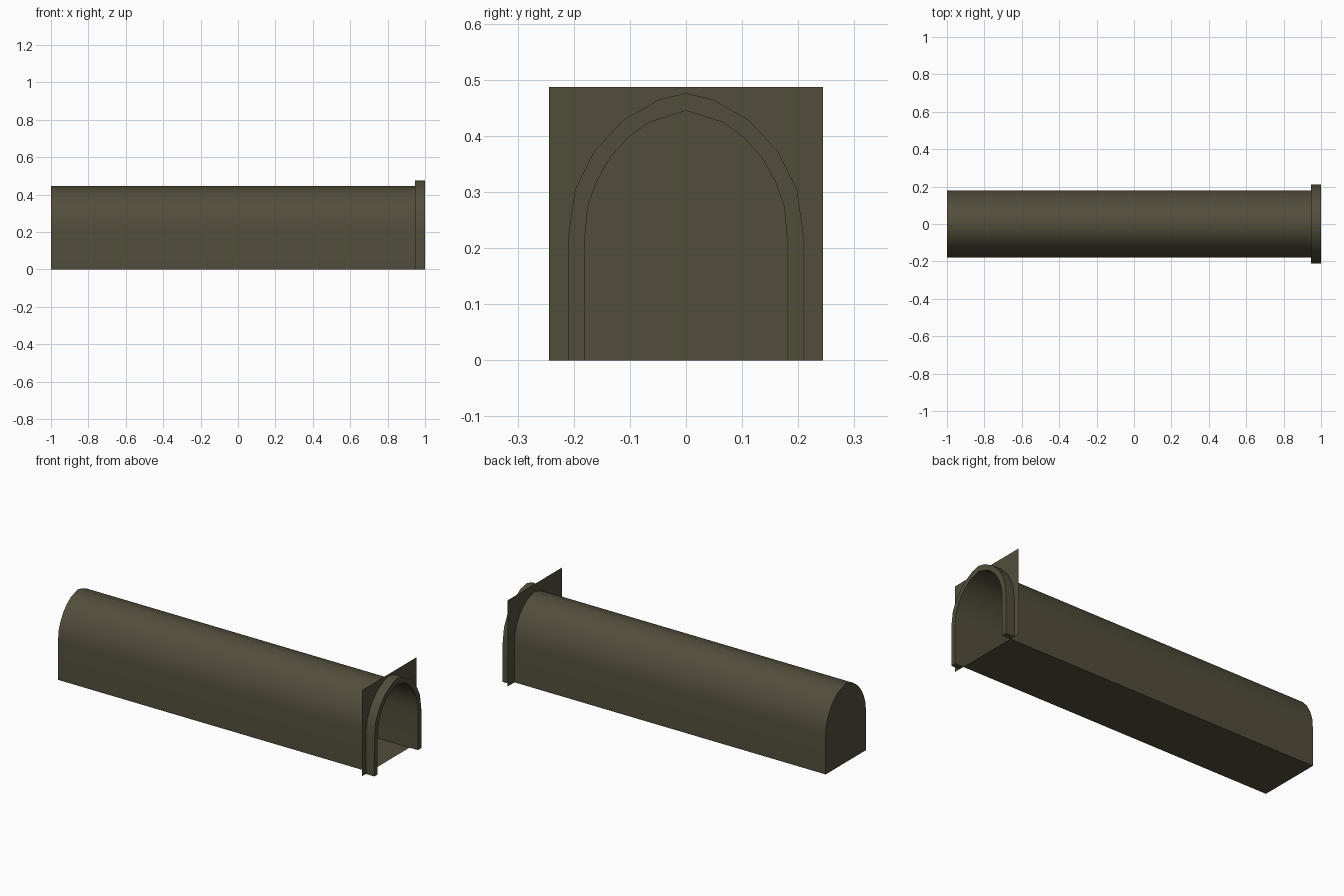
import bpy, bmesh, math

if "Cube" in bpy.data.objects:
    bpy.data.objects.remove(bpy.data.objects["Cube"])

X_BACK, X_WALL, X_FRONT = -1.0, 0.947, 1.0

stone = bpy.data.materials.new("dark olive stone")
stone.diffuse_color = (0.085, 0.075, 0.044, 1)
stone.use_nodes = True
stone.node_tree.nodes["Principled BSDF"].inputs["Base Color"].default_value = stone.diffuse_color

# Half profiles (y, z) from the foot up to the crown
INNER = [(0.18, 0), (0.18, 0.219), (0.175, 0.274), (0.159, 0.319),
         (0.134, 0.363), (0.103, 0.397), (0.066, 0.424), (0, 0.445)]
OUTER = [(0.21, 0), (0.21, 0.219), (0.198, 0.304), (0.164, 0.372),
         (0.1125, 0.428), (0.048, 0.465), (0, 0.476)]
SQUARE = [(0.244, 0), (0.244, 0.487)]


def mirrored(half):
    """Full outline from +y foot over the crown to -y foot."""
    return half + [(-y, z) for y, z in reversed(half) if y > 0]


def outline(bm, points, x):
    return [bm.verts.new((x, y, z)) for y, z in points]


def finish(bm, name, smooth=True):
    mesh = bpy.data.meshes.new(name)
    bm.to_mesh(mesh)
    bm.free()
    mesh.materials.append(stone)
    obj = bpy.data.objects.new(name, mesh)
    bpy.context.collection.objects.link(obj)
    if smooth:
        bpy.ops.object.select_all(action='DESELECT')
        obj.select_set(True)
        bpy.context.view_layer.objects.active = obj
        bpy.ops.object.shade_smooth_by_angle(angle=math.radians(40))
    return obj


# Tunnel: vault, floor and closed far end, open at the portal
bm = bmesh.new()
arch = mirrored(INNER)
back = outline(bm, arch, X_BACK)
front = outline(bm, arch, X_WALL)
n = len(arch)
for i in range(n):
    j = (i + 1) % n
    bm.faces.new((back[i], front[i], front[j], back[j]))
bm.faces.new(list(reversed(back)))
bmesh.ops.recalc_face_normals(bm, faces=bm.faces)
finish(bm, "tunnel")

# Portal wall: thin square sheet with the arch opening
bm = bmesh.new()
hole = outline(bm, arch, X_WALL)
edge = outline(bm, mirrored(SQUARE), X_WALL)
crown = n // 2
top = bm.verts.new((X_WALL, 0, SQUARE[1][1]))
bm.faces.new([edge[0], edge[1], top] + hole[crown::-1])
bm.faces.new([top, edge[2], edge[3]] + hole[:crown - 1:-1])
finish(bm, "portal_wall", smooth=False)

# Arch surround: raised rim standing out in front of the wall
bm = bmesh.new()
rim = mirrored(OUTER)
rc = len(rim) // 2
o = outline(bm, rim, X_FRONT)
i = outline(bm, arch, X_FRONT)
faces = [bm.faces.new(o[:rc + 1] + i[crown::-1]),
         bm.faces.new(o[rc:] + i[:crown - 1:-1])]
ext = bmesh.ops.extrude_face_region(bm, geom=faces, use_keep_orig=True)
moved = [g for g in ext["geom"] if isinstance(g, bmesh.types.BMVert)]
bmesh.ops.translate(bm, verts=moved, vec=(X_WALL - X_FRONT, 0, 0))
bmesh.ops.delete(bm, geom=[g for g in ext["geom"] if isinstance(g, bmesh.types.BMFace)],
                 context='FACES_ONLY')
# drop any hidden web left inside the crown joint
web = [f for f in bm.faces if all(abs(v.co.y) < 1e-5 for v in f.verts)]
bmesh.ops.delete(bm, geom=web, context='FACES_ONLY')
bmesh.ops.recalc_face_normals(bm, faces=bm.faces)
finish(bm, "arch_surround")
